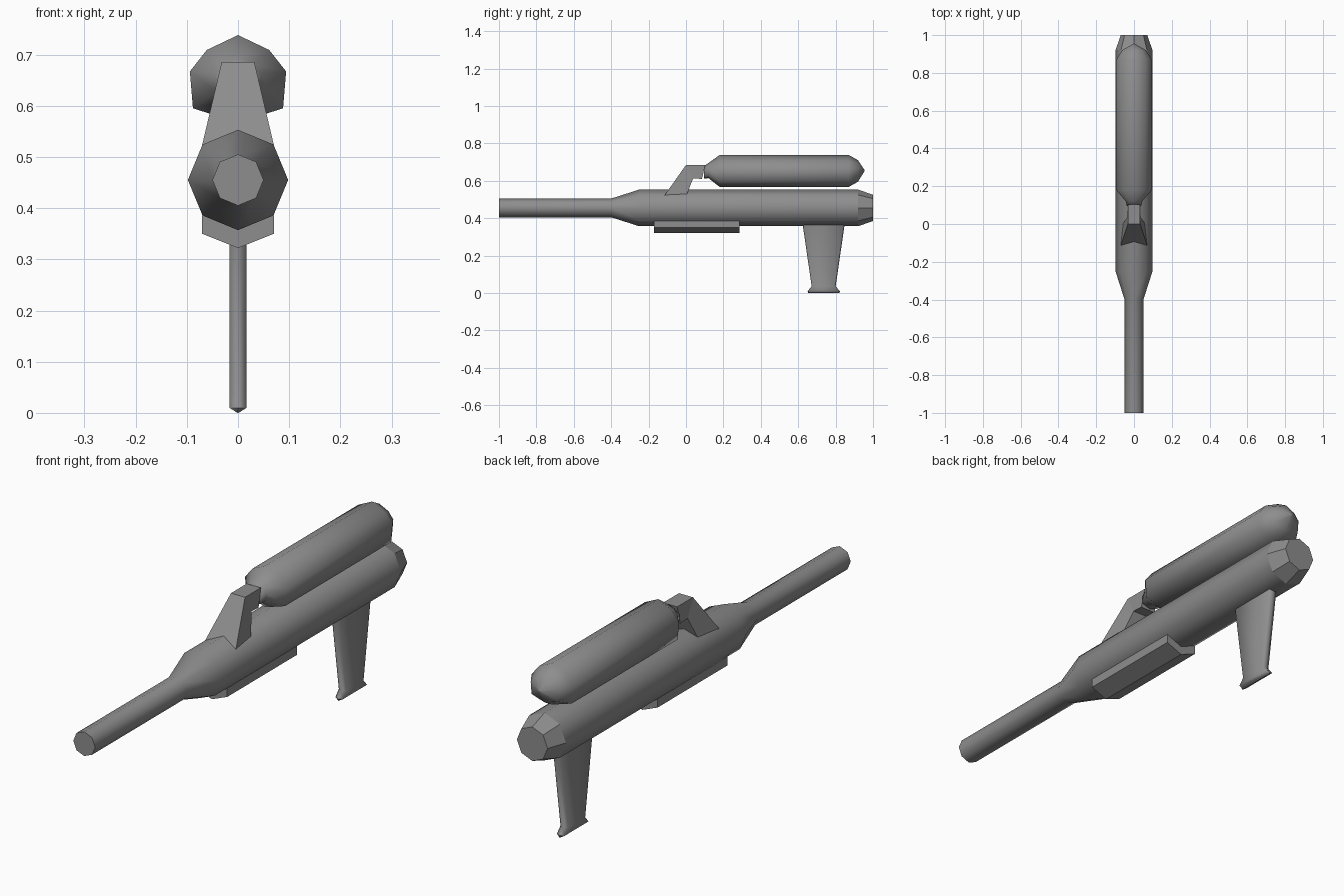
import bpy, bmesh, math

if "Cube" in bpy.data.objects:
    bpy.data.objects.remove(bpy.data.objects["Cube"])

AXIS_Z = 0.455

# Dark grey finish shared by all parts
dark_grey = bpy.data.materials.new("dark_grey")
dark_grey.diffuse_color = (0.27, 0.27, 0.27, 1)
dark_grey.use_nodes = True
dark_grey.node_tree.nodes["Principled BSDF"].inputs["Base Color"].default_value = dark_grey.diffuse_color


def loft(name, rings, smooth=None):
    """Skin equal-length rings of 3D points and cap both ends."""
    bm = bmesh.new()
    loops = [[bm.verts.new(p) for p in ring] for ring in rings]
    n = len(loops[0])
    for a, b in zip(loops, loops[1:]):
        for i in range(n):
            j = (i + 1) % n
            bm.faces.new((a[i], a[j], b[j], b[i]))
    bm.faces.new(loops[0][::-1])
    bm.faces.new(loops[-1])
    bmesh.ops.recalc_face_normals(bm, faces=bm.faces)
    mesh = bpy.data.meshes.new(name)
    bm.to_mesh(mesh)
    bm.free()
    mesh.materials.append(dark_grey)
    obj = bpy.data.objects.new(name, mesh)
    bpy.context.collection.objects.link(obj)
    if smooth:
        bpy.ops.object.select_all(action='DESELECT')
        obj.select_set(True)
        bpy.context.view_layer.objects.active = obj
        bpy.ops.object.shade_smooth_by_angle(angle=math.radians(smooth))
    return obj


def octagon(y, r):
    return [(r * math.sin(i * math.pi / 4), y, AXIS_Z + r * math.cos(i * math.pi / 4))
            for i in range(8)]


def rect(front, back, hw_front, hw_back):
    (y0, z0), (y1, z1) = front, back
    return [(-hw_front, y0, z0), (hw_front, y0, z0), (hw_back, y1, z1), (-hw_back, y1, z1)]


# Barrel, cone and main body
loft("barrel_and_body", [octagon(-1, 0.05), octagon(-0.4, 0.05),
                         octagon(-0.25, 0.098), octagon(0.92, 0.098)], 50)

# Faceted rear cap
loft("rear_cap", [octagon(0.92, 0.098), octagon(1.0, 0.07)])

# Keel plate following the lower body facets
keel = [(-0.07, 0.386), (-0.07, 0.35), (0, 0.322), (0.07, 0.35), (0.07, 0.386)]
loft("keel_plate", [[(x, y, z) for x, z in keel] for y in (-0.17, 0.285)])

# Upper tank: mirrored eight-sided section scaled along its length
half = [(0, 0.738), (0.061, 0.709), (0.094, 0.667), (0.088, 0.595), (0, 0.567)]
section = half + [(-x, z) for x, z in half[-2:0:-1]]
stations = [(0.095, 0.40, 0.645), (0.12, 0.47, 0.655), (0.18, 1, 0.653),
            (0.87, 1, 0.653), (0.92, 0.67, 0.653), (0.955, 0.02, 0.655)]
loft("tank", [[(x * s, y, c + (z - 0.653) * s) for x, z in section]
              for y, s, c in stations], 80)

# Bent bracket joining the body to the tank
loft("tank_bracket", [
    rect((-0.12, 0.515), (0.0, 0.515), 0.072, 0.06),
    rect((0.0, 0.685), (0.038, 0.613), 0.032, 0.034),
    rect((0.103, 0.685), (0.085, 0.61), 0.032, 0.034)])


# Grip: thin blade with chamfered edges and a flared foot
def blade(z, y0, y1, w=0.017, c=0.008):
    return [(0, y0, z), (w, y0 + c, z), (w, y1 - c, z),
            (0, y1, z), (-w, y1 - c, z), (-w, y0 + c, z)]


loft("grip", [blade(0.40, 0.619, 0.853), blade(0.035, 0.672, 0.80),
              blade(0.01, 0.65, 0.823), blade(0.0, 0.654, 0.821, 0.001)], 75)
